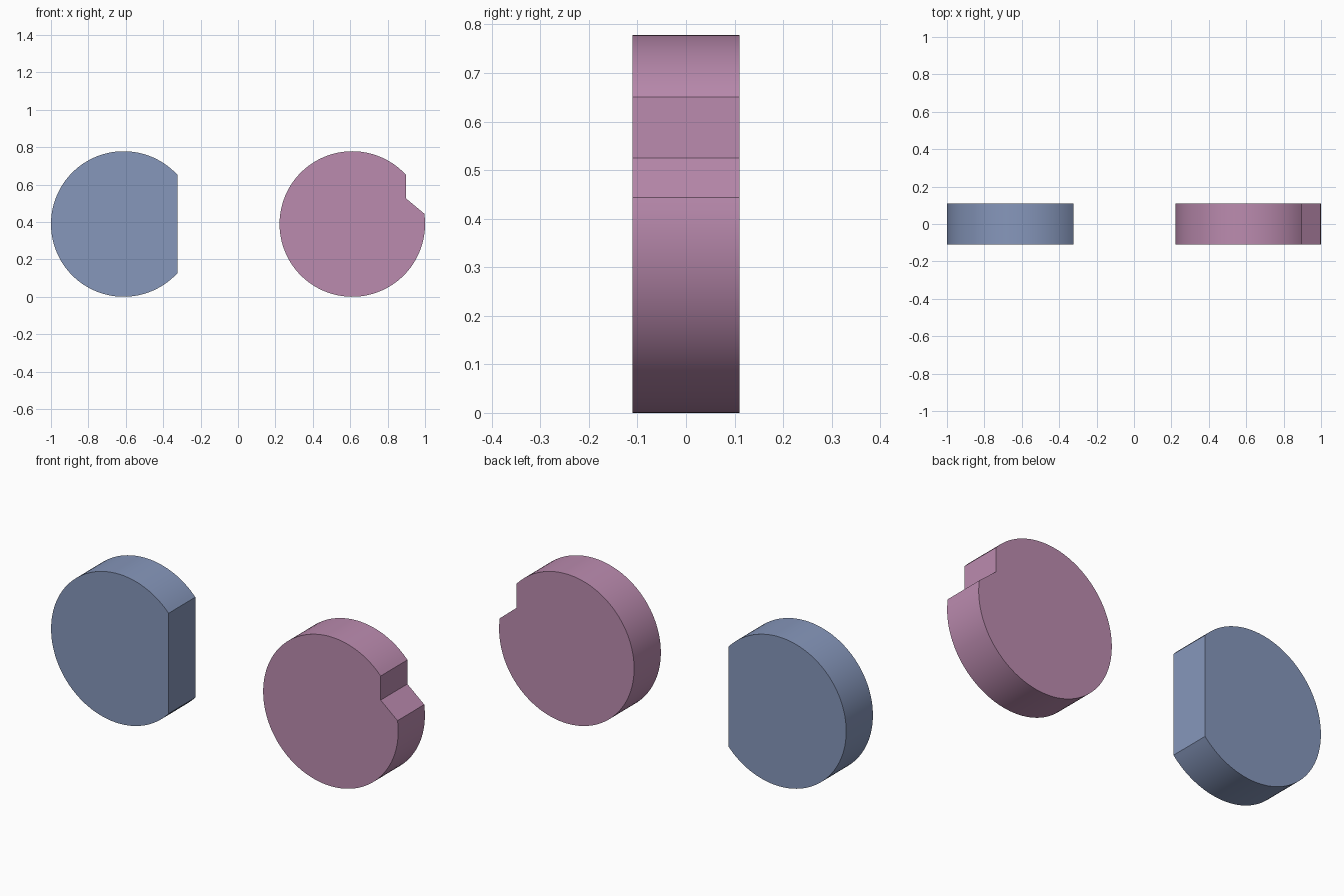
import bpy, bmesh, math

if "Cube" in bpy.data.objects:
    bpy.data.objects.remove(bpy.data.objects["Cube"])

R, CX, HALF = 0.389, 0.611, 0.11   # disc radius, centre offset, half thickness
FLAT = 0.288                       # distance of the flat cut from the centre


def disc(name, cx, end, extra, color):
    """Extrude an arc from the top of the flat round to `end`, closed by extra points."""
    start = math.acos(FLAT / R)
    n = 96
    pts = [(R * math.cos(start + (end - start) * i / n),
            R * math.sin(start + (end - start) * i / n)) for i in range(n + 1)] + extra
    bm = bmesh.new()
    face = bm.faces.new([bm.verts.new((cx + x, -HALF, R + z)) for x, z in pts])
    ext = bmesh.ops.extrude_face_region(bm, geom=[face], use_keep_orig=True)
    verts = [g for g in ext["geom"] if isinstance(g, bmesh.types.BMVert)]
    bmesh.ops.translate(bm, verts=verts, vec=(0, 2 * HALF, 0))
    bmesh.ops.recalc_face_normals(bm, faces=bm.faces)
    me = bpy.data.meshes.new(name)
    bm.to_mesh(me)
    bm.free()
    ob = bpy.data.objects.new(name, me)
    bpy.context.collection.objects.link(ob)
    mat = bpy.data.materials.new(name + "_color")
    mat.diffuse_color = color
    mat.use_nodes = True
    mat.node_tree.nodes["Principled BSDF"].inputs["Base Color"].default_value = mat.diffuse_color
    me.materials.append(mat)
    bpy.ops.object.select_all(action='DESELECT')
    ob.select_set(True)
    bpy.context.view_layer.objects.active = ob
    bpy.ops.object.shade_smooth_by_angle(angle=math.radians(25))
    return ob


# Left disc: one full flat side
disc("flat_sided_disc", -CX, 2 * math.pi - math.acos(FLAT / R), [],
     (0.24, 0.31, 0.50, 1))

# Right disc: small notch with a vertical wall and a sloping ledge
disc("notched_disc", CX, 2 * math.pi + math.asin(0.055 / R), [(FLAT, 0.136)],
     (0.50, 0.26, 0.43, 1))
